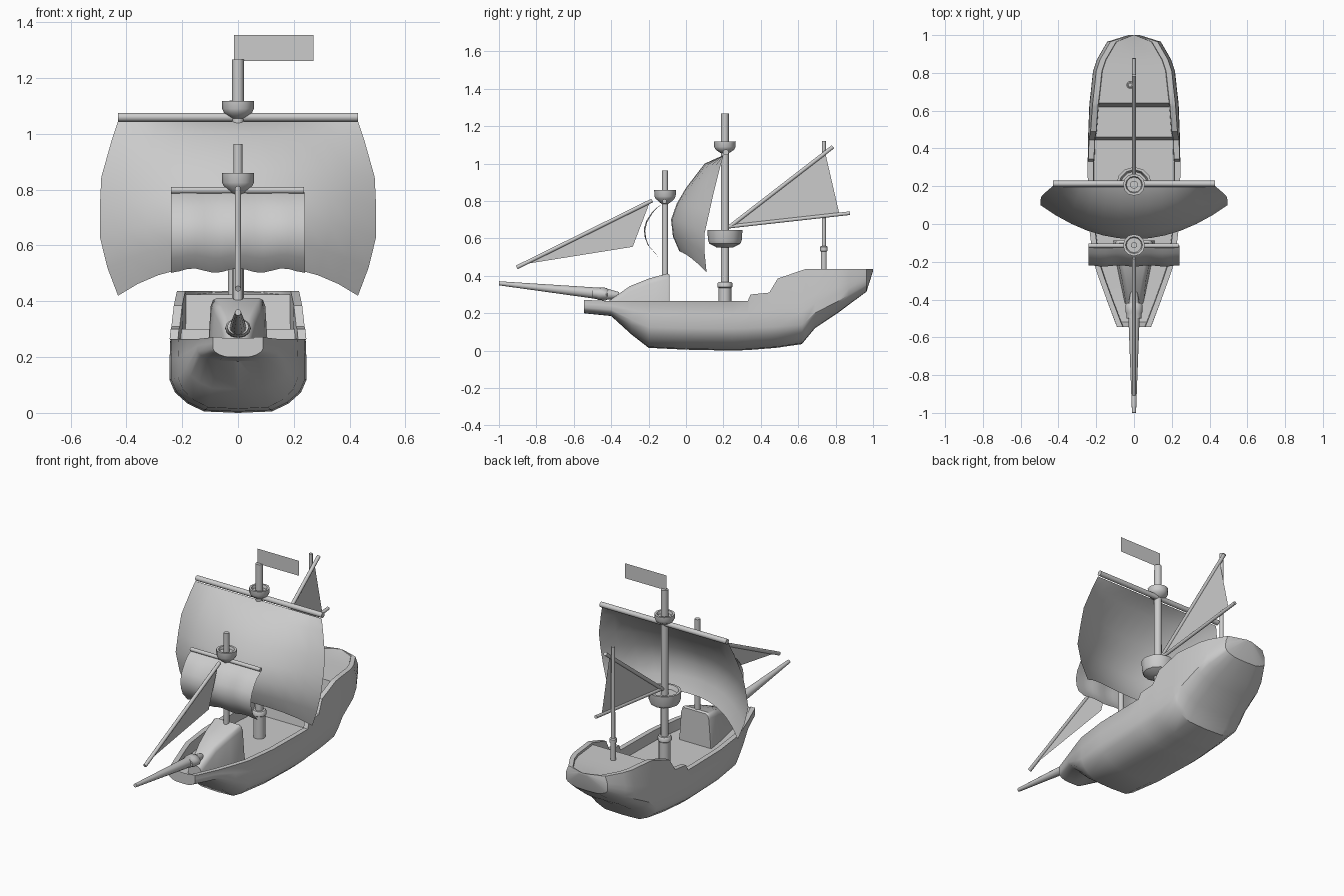
import bpy, bmesh, math
from mathutils import Vector

if "Cube" in bpy.data.objects:
    bpy.data.objects.remove(bpy.data.objects["Cube"])

grey = bpy.data.materials.new("plain_grey")
grey.diffuse_color = (0.6, 0.6, 0.6, 1)
grey.use_nodes = True
grey.node_tree.nodes["Principled BSDF"].inputs["Base Color"].default_value = grey.diffuse_color


def make(name, verts, faces, angle=40):
    me = bpy.data.meshes.new(name)
    me.from_pydata(verts, [], faces)
    bm = bmesh.new()
    bm.from_mesh(me)
    bmesh.ops.recalc_face_normals(bm, faces=bm.faces)
    bm.to_mesh(me)
    bm.free()
    me.materials.append(grey)
    ob = bpy.data.objects.new(name, me)
    bpy.context.collection.objects.link(ob)
    bpy.ops.object.select_all(action='DESELECT')
    ob.select_set(True)
    bpy.context.view_layer.objects.active = ob
    bpy.ops.object.shade_smooth_by_angle(angle=math.radians(angle))
    return ob


def loft(name, rings, angle=40):
    """Skin closed rings of equal length and cap both ends."""
    n = len(rings[0])
    faces = [(i * n + j, i * n + (j + 1) % n, (i + 1) * n + (j + 1) % n, (i + 1) * n + j)
             for i in range(len(rings) - 1) for j in range(n)]
    faces += [tuple(range(n)), tuple(range((len(rings) - 1) * n, len(rings) * n))]
    return make(name, [p for r in rings for p in r], faces, angle)


def turned(name, start, end, profile, sides=12, wide=1.0):
    """Round part along start-end; profile = (fraction, radius)."""
    a, b = Vector(start), Vector(end)
    d = (b - a).normalized()
    u = Vector((0, 1, 0)) if abs(d.x) > 0.9 else Vector((1, 0, 0))
    v = d.cross(u)
    rings = []
    for t, r in profile:
        c = a.lerp(b, t)
        rings.append([c + u * (r * wide * math.cos(k * math.tau / sides))
                      + v * (r * math.sin(k * math.tau / sides)) for k in range(sides)])
    return loft(name, rings)


def upright(name, x, y, profile, sides=12):
    """Vertical turned part; profile = (height, radius)."""
    return turned(name, (x, y, 0), (x, y, 1), profile, sides)


def spar(name, a, b, r):
    return turned(name, a, b, [(0, r), (1, r)], 10)


def sheet(name, rows):
    n = len(rows[0])
    faces = [(i * n + j, i * n + j + 1, (i + 1) * n + j + 1, (i + 1) * n + j)
             for i in range(len(rows) - 1) for j in range(n - 1)]
    return make(name, [p for r in rows for p in r], faces, 60)


# hull: stations of y, keel height, half width, rail height, deck height
stations = [
    (-.545, .2, .09, .272, .268), (-.52, .197, .1, .27, .21), (-.4, .185, .145, .265, .2),
    (-.29, .085, .185, .265, .2), (-.2, .015, .215, .265, .2), (0, .005, .24, .265, .2),
    (.25, .0, .245, .265, .2), (.33, .003, .245, .265, .2), (.345, .004, .245, .3, .2),
    (.445, .012, .243, .31, .2), (.46, .013, .243, .335, .3), (.49, .016, .242, .385, .3),
    (.62, .035, .237, .43, .3), (.64, .06, .236, .436, .425), (.69, .12, .23, .437, .425),
    (.81, .2, .217, .437, .425), (.87, .245, .197, .437, .425), (.965, .315, .142, .437, .43),
    (1.0, .425, .03, .437, .436)]
rings = []
for y, k, w, top, deck in stations:
    knee = min(top - .005, max(.265, .5 * k + .24))
    wt = w - .1 * (top - .265)
    half = [(w * a, k + f * (knee - k)) for a, f in
            ((.5, .02), (.74, .13), (.92, .28), (1, .45), (1, .75), (.99, 1))]
    inner = wt - min(.03, wt * .4)
    half += [(wt, top), (inner, top), (inner - .003, deck)]
    rings.append([(0, y, k)] + [(x, y, z) for x, z in half] + [(0, y, deck)]
                 + [(-x, y, z) for x, z in reversed(half)])
loft("hull", rings, 35)

# forecastle block: y, half width at base, half width at top, roof height
castle = []
for y, wb, wt, z in ((-.42, .05, .035, .26), (-.3, .075, .055, .345),
                     (-.2, .095, .075, .385), (-.1, .11, .09, .412), (-.088, .108, .086, .405)):
    half = [(wb, .19), (wt + .008, z - .03), (wt, z - .008), (wt - .015, z)]
    castle.append([(x, y, h) for x, h in half] + [(-x, y, h) for x, h in reversed(half)])
loft("forecastle", castle, 45)

# bowsprit and its collar
turned("bowsprit", (0, -.36, .295), (0, -1, .36),
       [(0, .018), (.1, .03), (.2, .03), (.95, .012), (1, .011)])
turned("bowsprit_collar", (0, -.42, .301), (0, -.5, .308),
       [(0, .028), (.1, .034), (.55, .034), (.7, .03), (1, .029)], 12, 1.35)

# main mast, foot, lookout cups
MY = .208
upright("main_mast", 0, MY, [(.2, .022), (1.267, .021)])
upright("main_mast_foot", 0, MY, [(.19, .034), (.335, .034), (.34, .04), (.36, .04), (.367, .034)])
upright("main_lookout", 0, MY, [(.552, .045), (.572, .083), (.59, .09), (.645, .094), (.645, .08), (.62, .07)])
upright("main_top_cup", 0, MY, [(1.055, .02), (1.062, .032), (1.075, .05), (1.09, .057), (1.117, .058), (1.117, .045), (1.1, .04)])

# fore mast and cup
FY = -.112
upright("fore_mast", 0, FY, [(.2, .017), (.963, .016)])
upright("fore_top_cup", 0, FY, [(.785, .018), (.793, .03), (.812, .05), (.825, .057), (.86, .058), (.86, .045), (.845, .04)])

# mizzen mast, slightly off centre
upright("mizzen_mast", -.02, .737, [(.4, .012), (1.12, .011)], 10)
upright("mizzen_mast_foot", -.02, .737, [(.4, .016), (.53, .016), (.533, .021), (.555, .021), (.56, .015)], 10)

# yards and spars
spar("main_yard", (-.43, MY + .005, 1.06), (.43, MY + .005, 1.06), .016)
spar("fore_yard", (-.24, FY - .003, .798), (.236, FY - .003, .798), .012)
spar("jib_spar", (0, -.905, .445), (0, -.18, .803), .011)
spar("lateen_boom", (0, .23, .663), (0, .877, .735), .01)
spar("lateen_spar", (0, .23, .66), (0, .786, 1.09), .011)

# main sail: centre (y, z) and edge (x, y, z) for each row
rows = []
for cy, cz, ex, ey, ez in ((.2, 1.045, .43, .2, 1.045), (.1, 1.0, .452, .182, .98),
                           (0, .87, .49, .148, .845), (-.05, .785, .495, .125, .74),
                           (-.08, .7, .495, .1, .63), (-.07, .61, .468, .1, .52),
                           (-.035, .53, .43, .11, .42)):
    row = []
    for i in range(-6, 7):
        u = i / 6
        row.append((ex * u, cy + (ey - cy) * u * u, cz + (ez - cz) * abs(u) ** 2.7))
    rows.append(row)
sheet("main_sail", rows)

# fore sail: one belly profile repeated across with a light ripple
belly = [(-.115, .79), (-.155, .765), (-.182, .735), (-.21, .69), (-.222, .645),
         (-.216, .6), (-.2, .56), (-.155, .51)]
rows = []
for k, (y, z) in enumerate(belly):
    rip = k / 7
    rows.append([(.24 * i / 8, y - .006 * rip * math.cos(i * math.pi / 2.7),
                  z + .008 * rip * math.cos(i * math.pi / 2.7)) for i in range(-8, 9)])
sheet("fore_sail", rows)

# flat triangular sails and flag
make("jib_sail", [(0, -.86, .463), (0, -.195, .79), (0, -.285, .555)], [(0, 1, 2)])
make("lateen_sail", [(0, .25, .667), (0, .745, 1.055), (0, .82, .73)], [(0, 1, 2)])
make("flag", [(-.014, MY, 1.262), (.27, MY, 1.262), (.27, MY, 1.354), (-.014, MY, 1.354)], [(0, 1, 2, 3)])
